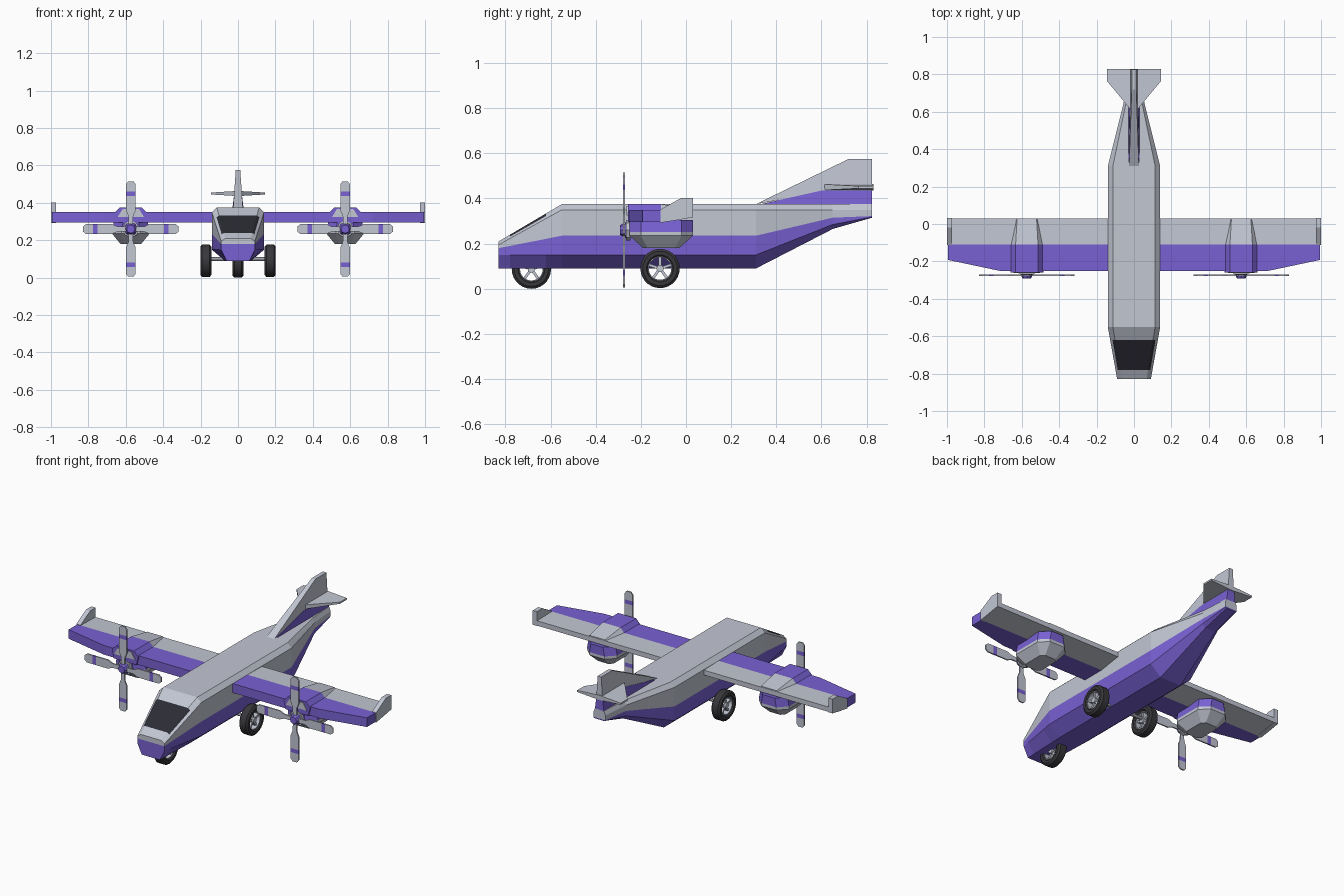
import bpy, bmesh, math
from mathutils import Vector, Matrix

cube = bpy.data.objects.get("Cube")
if cube:
    bpy.data.objects.remove(cube, do_unlink=True)


def material(name, rgb):
    m = bpy.data.materials.new(name)
    m.use_nodes = True
    m.diffuse_color = (*rgb, 1)
    m.node_tree.nodes["Principled BSDF"].inputs["Base Color"].default_value = (*rgb, 1)
    return m


MATS = [material("pale_grey", (0.54, 0.57, 0.65)),
        material("purple", (0.19, 0.12, 0.65)),
        material("dark_glass", (0.025, 0.025, 0.035)),
        material("tyre_black", (0.04, 0.04, 0.046))]
GREY, PURPLE, GLASS, BLACK = range(4)


def finish(name, bm):
    bmesh.ops.recalc_face_normals(bm, faces=bm.faces)
    me = bpy.data.meshes.new(name)
    bm.to_mesh(me)
    bm.free()
    for m in MATS:
        me.materials.append(m)
    ob = bpy.data.objects.new(name, me)
    bpy.context.collection.objects.link(ob)
    return ob


def loft(name, rings, rule, closed=False, matrix=None):
    """Skin rings of points; rule(segment, edge) gives the colour, caps are split in quads."""
    bm = bmesh.new()
    vs = [[bm.verts.new(p) for p in r] for r in rings]
    n, count = len(vs[0]), len(vs)
    for i in range(count if closed else count - 1):
        a, b = vs[i], vs[(i + 1) % count]
        for j in range(n):
            k = (j + 1) % n
            bm.faces.new((a[j], a[k], b[k], b[j])).material_index = rule(i, j)
    if not closed:
        for i, r in ((0, vs[0]), (count - 2, vs[-1])):
            for j in range(n // 2 - 1):
                f = bm.faces.new((r[j], r[j + 1], r[n - 2 - j], r[n - 1 - j]))
                f.material_index = rule(i, j)
    if matrix:
        bm.transform(matrix)
    return finish(name, bm)


def slab(name, outline, colour):
    """Plate from (y, z, half thickness) points, symmetric about x = 0."""
    return loft(name, [[(s * h, y, z) for y, z, h in outline] for s in (-1, 1)],
                lambda i, j: colour)


def cylinder(name, r1, r2, depth, centre, axis, colour, sides):
    bm = bmesh.new()
    bmesh.ops.create_cone(bm, cap_ends=True, segments=sides, radius1=r1, radius2=r2, depth=depth)
    bm.transform(Matrix.Translation(centre) @ Vector(axis).to_track_quat("Z", "Y").to_matrix().to_4x4())
    for f in bm.faces:
        f.material_index = colour
    return finish(name, bm)


def both(half):
    return half + [(-x, *rest) for x, *rest in reversed(half)]


# Fuselage: belly, chine, belt, shoulder, bevel middle, roof
def body_ring(y, wb, w, wt, zb, z1, z2, z3, z4):
    return both([(wb, y, zb), (w, y, z1), (w, y, z2), (w, y, z3),
                 ((w + wt) / 2, y, (z3 + z4) / 2), (wt, y, z4)])


nose = (-0.83, 0.06, 0.09, 0.067, 0.09, 0.15, 0.18, 0.195, 0.21)
full = (-0.55, 0.07, 0.14, 0.113, 0.09, 0.15, 0.235, 0.35, 0.375)


def between(t):
    return [a + (b - a) * t for a, b in zip(nose, full)]


stations = [nose, between(0.18), between(0.75), full, (0.31, *full[1:]),
            (0.65, 0.035, 0.055, 0.042, 0.265, 0.285, 0.315, 0.35, 0.375),
            (0.825, 0.03, 0.04, 0.03, 0.315, 0.318, 0.322, 0.35, 0.375)]


def body_colour(i, j):
    if i == 1 and j in (4, 5, 6):
        return GLASS
    return PURPLE if j in (0, 1, 9, 10, 11) else GREY


loft("fuselage", [body_ring(*s) for s in stations], body_colour)

# Tail fin with purple root
slab("fin_root", [(0.31, 0.37, 0.03), (0.6, 0.435, 0.022), (0.825, 0.435, 0.022), (0.825, 0.37, 0.03)], PURPLE)
slab("tail_fin", [(0.31, 0.375, 0.026), (0.72, 0.575, 0.012), (0.825, 0.575, 0.012),
                  (0.825, 0.435, 0.021), (0.6, 0.435, 0.021), (0.45, 0.4, 0.024)], GREY)


def wing_ring(x, lead):
    return [(x, lead, 0.295), (x, -0.11, 0.295), (x, 0.03, 0.318),
            (x, 0.03, 0.347), (x, -0.11, 0.35), (x, lead, 0.35)]


def octagon(cx, z, hx, y0, y1, c):
    half = [(hx - c, y0, z), (hx, y0 + c, z), (hx, y1 - c, z), (hx - c, y1, z)]
    return [(cx + x, y, zz) for x, y, zz in both(half)]


def fairing_ring(cx, y, rows):
    return [(cx + x, yy, z) for x, yy, z in both([(w, y, z) for w, z in rows])]


for side, s in (("left", 1), ("right", -1)):
    # Wing and winglet
    loft(side + "_wing", [wing_ring(s * x, y) for x, y in ((0.1, -0.25), (0.72, -0.25), (0.995, -0.192))],
         lambda i, j: PURPLE if j in (0, 4, 5) else GREY)
    winglet = [(-0.112, 0.293), (-0.112, 0.352), (-0.02, 0.403), (0.032, 0.403), (0.032, 0.317), (-0.04, 0.304)]
    loft(side + "_winglet", [[(s * x, y, z) for y, z in winglet] for x in (0.972, 1.0)], lambda i, j: GREY)

    # Stabiliser half
    loft(side + "_stabiliser",
         [[(s * x, y0, 0.45 - h), (s * x, y1, 0.45 - h), (s * x, y1, 0.45 + h), (s * x, y0, 0.45 + h)]
          for x, y0, y1, h in ((0, 0.59, 0.83, 0.014), (0.145, 0.765, 0.83, 0.005))], lambda i, j: GREY)

    # Engine nacelle under the wing and fairing over it
    cx = s * 0.573
    loft(side + "_nacelle",
         [octagon(cx, 0.18, 0.055, -0.19, -0.03, 0.02), octagon(cx, 0.235, 0.1, -0.25, 0.03, 0.05),
          octagon(cx, 0.252, 0.1, -0.25, 0.03, 0.05), octagon(cx, 0.305, 0.09, -0.25, 0.03, 0.05)],
         lambda i, j: PURPLE if i == 2 else GREY)
    front = [(0.075, 0.295), (0.088, 0.345), (0.06, 0.375)]
    back = [(0.05, 0.32), (0.06, 0.34), (0.052, 0.352)]
    loft(side + "_engine_fairing",
         [fairing_ring(cx, -0.258, front), fairing_ring(cx, -0.11, front), fairing_ring(cx, 0.028, back)],
         lambda i, j: PURPLE if i == 0 else GREY)
    loft(side + "_intake", [fairing_ring(cx, y, [(0.07, 0.325), (0.045, 0.366)]) for y in (-0.263, -0.256)],
         lambda i, j: GREY)

    # Propeller
    hub = Vector((cx, -0.275, 0.26))
    cylinder(side + "_prop_shaft", 0.045, 0.045, 0.02, hub + Vector((0, 0.02, 0)), (0, -1, 0), GREY, 8)
    cylinder(side + "_spinner", 0.036, 0.022, 0.026, hub + Vector((0, -0.004, 0)), (0, -1, 0), PURPLE, 8)
    outline = [(0.02, 0.012), (0.07, 0.013), (0.1, 0.026), (0.178, 0.026),
               (0.202, 0.026), (0.24, 0.026), (0.255, 0.014)]
    blade = [[(-w, -0.004, r), (w, -0.004, r), (w, 0.004, r), (-w, 0.004, r)] for r, w in outline]
    for k in range(4):
        loft(f"{side}_blade_{k + 1}", blade, lambda i, j: PURPLE if i == 3 else GREY,
             matrix=Matrix.Translation(hub) @ Matrix.Rotation(k * math.pi / 2, 4, "Y"))


# Wheels: tyre, rim, hub and spokes
def ring(name, profile, centre, colour, sides=28):
    rings = []
    for k in range(sides):
        a = 2 * math.pi * k / sides
        rings.append([centre + Vector((x, r * math.sin(a), r * math.cos(a))) for x, r in profile])
    ob = loft(name, rings, lambda i, j: colour, closed=True)
    bpy.ops.object.select_all(action="DESELECT")
    ob.select_set(True)
    bpy.context.view_layer.objects.active = ob
    bpy.ops.object.shade_smooth_by_angle(angle=math.radians(30))


def wheel(name, centre):
    ring(name + "_tyre", both([(0.022, 0.054), (0.029, 0.06), (0.029, 0.076), (0.02, 0.087)]), centre, BLACK)
    ring(name + "_rim", both([(0.02, 0.05), (0.02, 0.056)]), centre, GREY)
    cylinder(name + "_hub", 0.016, 0.016, 0.044, centre, (1, 0, 0), GREY, 12)
    for k in range(5):
        bm = bmesh.new()
        bmesh.ops.create_cube(bm, size=1)
        bm.transform(Matrix.Translation(centre) @ Matrix.Rotation(k * math.tau / 5, 4, "X")
                     @ Matrix.Translation((0, 0, 0.032)) @ Matrix.Diagonal((0.024, 0.012, 0.044, 1)))
        finish(f"{name}_spoke_{k + 1}", bm)


wheel("nose_wheel", Vector((0, -0.685, 0.087)))
for side, s in (("left", 1), ("right", -1)):
    wheel(side + "_main_wheel", Vector((s * 0.172, -0.115, 0.09)))
    cylinder(side + "_axle", 0.01, 0.01, 0.12, (s * 0.11, -0.115, 0.1), (1, 0, 0), GREY, 8)
